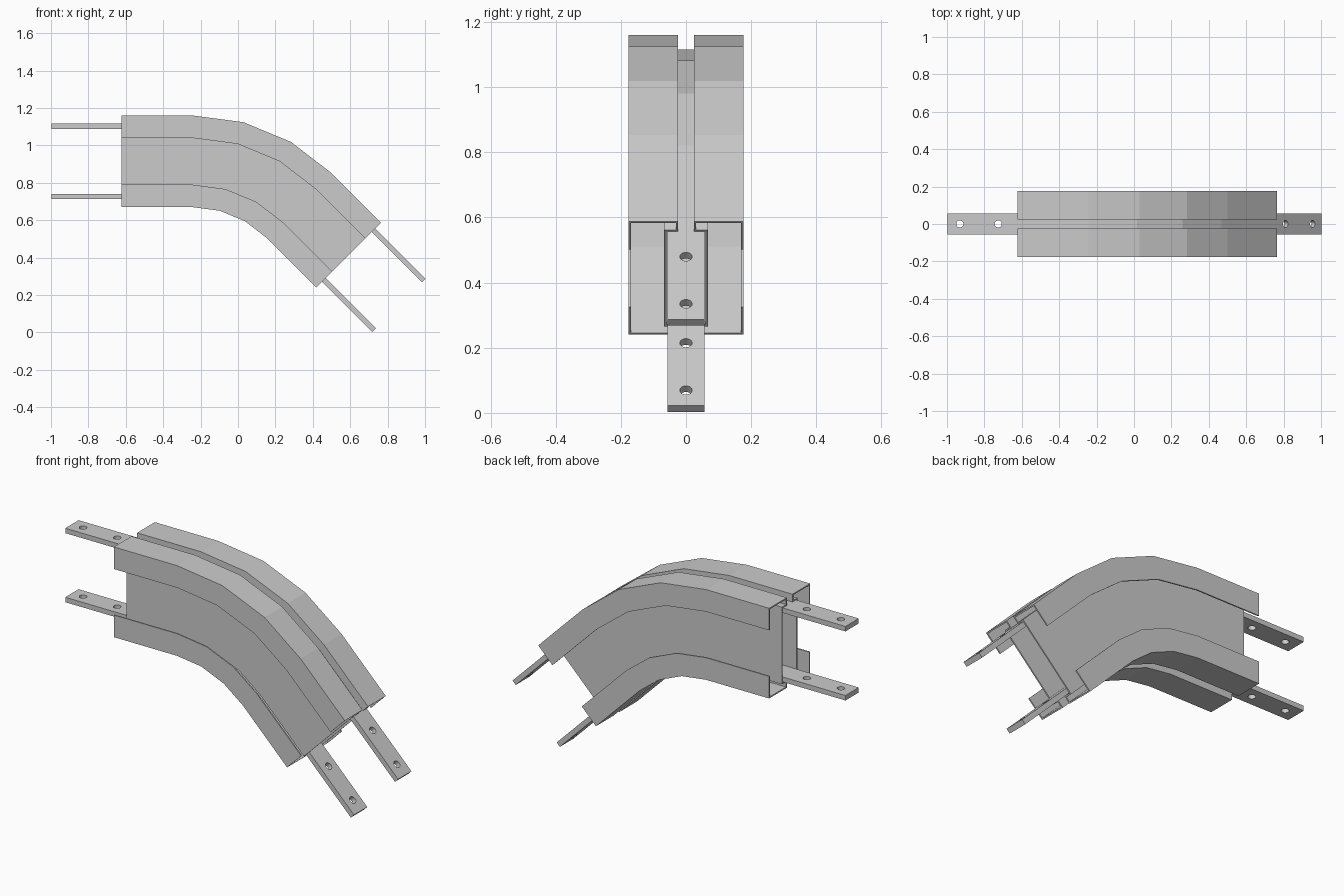
import bpy, bmesh
from math import sin, cos, radians
from mathutils import Vector, Matrix

if "Cube" in bpy.data.objects:
    bpy.data.objects.remove(bpy.data.objects["Cube"])

CX, CZ = -0.243, 0.11          # bend centre
BEND = radians(45)
STEPS = 3


def place(r, y, angle, run=0.0):
    """Point at radius r on the bend, moved 'run' along the tangent."""
    return Vector((CX + r * sin(angle) + run * cos(angle), y,
                   CZ + r * cos(angle) - run * sin(angle)))


def sweep(name, profile, closed, run_in, run_out):
    """Sweep a (y, r) profile along straight, 45 degree bend, straight."""
    stations = [(0, -run_in)]
    stations += [(BEND * i / STEPS, 0) for i in range(STEPS + 1)]
    stations += [(BEND, run_out)]
    bm = bmesh.new()
    rings = [[bm.verts.new(place(r, y, a, run)) for y, r in profile]
             for a, run in stations]
    n = len(profile)
    for a, b in zip(rings, rings[1:]):
        for i in range(n if closed else n - 1):
            j = (i + 1) % n
            bm.faces.new((a[i], a[j], b[j], b[i]))
    if closed:
        bm.faces.new(rings[0])
        bm.faces.new(rings[-1])
    bmesh.ops.recalc_face_normals(bm, faces=bm.faces)
    mesh = bpy.data.meshes.new(name)
    bm.to_mesh(mesh)
    bm.free()
    ob = bpy.data.objects.new(name, mesh)
    bpy.context.collection.objects.link(ob)
    return ob


# Folded sheet housing: one half swept, thickened, mirrored for the other side
Y_OUT, Y_SLOT, Y_WEB = 0.1725, 0.0275, 0.0635
half = [(Y_OUT, 0.93), (Y_OUT, 1.0465), (Y_SLOT, 1.0465), (Y_SLOT, 1.011),
        (Y_WEB, 1.011), (Y_WEB, 0.599), (Y_SLOT, 0.599), (Y_SLOT, 0.5635),
        (Y_OUT, 0.5635), (Y_OUT, 0.68)]
for name, side in (("housing_back", 1), ("housing_front", -1)):
    shell = sweep(name, [(side * y, r) for y, r in half], False, 0.38, 0.375)
    sheet = shell.modifiers.new("sheet", 'SOLIDIFY')
    sheet.thickness = 0.007
    sheet.offset = 0
    sheet.use_even_offset = True


# Conductor bars with two bolt holes at each end
RUN = 0.755
for name, r0, r1 in (("upper_bar", 0.979, 1.006), ("lower_bar", 0.604, 0.631)):
    w = 0.057
    bar = sweep(name, [(-w, r0), (w, r0), (w, r1), (-w, r1)], True, RUN, RUN)
    bm = bmesh.new()
    for angle, sign in ((0, -1), (BEND, 1)):
        for inset in (0.067, 0.272):
            pos = place((r0 + r1) / 2, 0, angle, sign * (RUN - inset))
            bmesh.ops.create_cone(
                bm, cap_ends=True, segments=20, radius1=0.019, radius2=0.019,
                depth=0.1,
                matrix=Matrix.Translation(pos) @ Matrix.Rotation(angle, 4, 'Y'))
    mesh = bpy.data.meshes.new("bolt_hole_cutter")
    bm.to_mesh(mesh)
    bm.free()
    cutter = bpy.data.objects.new("bolt_hole_cutter", mesh)
    bpy.context.collection.objects.link(cutter)
    cutter.hide_render = True
    holes = bar.modifiers.new("bolt_holes", 'BOOLEAN')
    holes.operation = 'DIFFERENCE'
    holes.solver = 'EXACT'
    holes.object = cutter
    bpy.context.view_layer.objects.active = bar
    bpy.ops.object.modifier_apply(modifier=holes.name)
    bpy.data.objects.remove(cutter)
